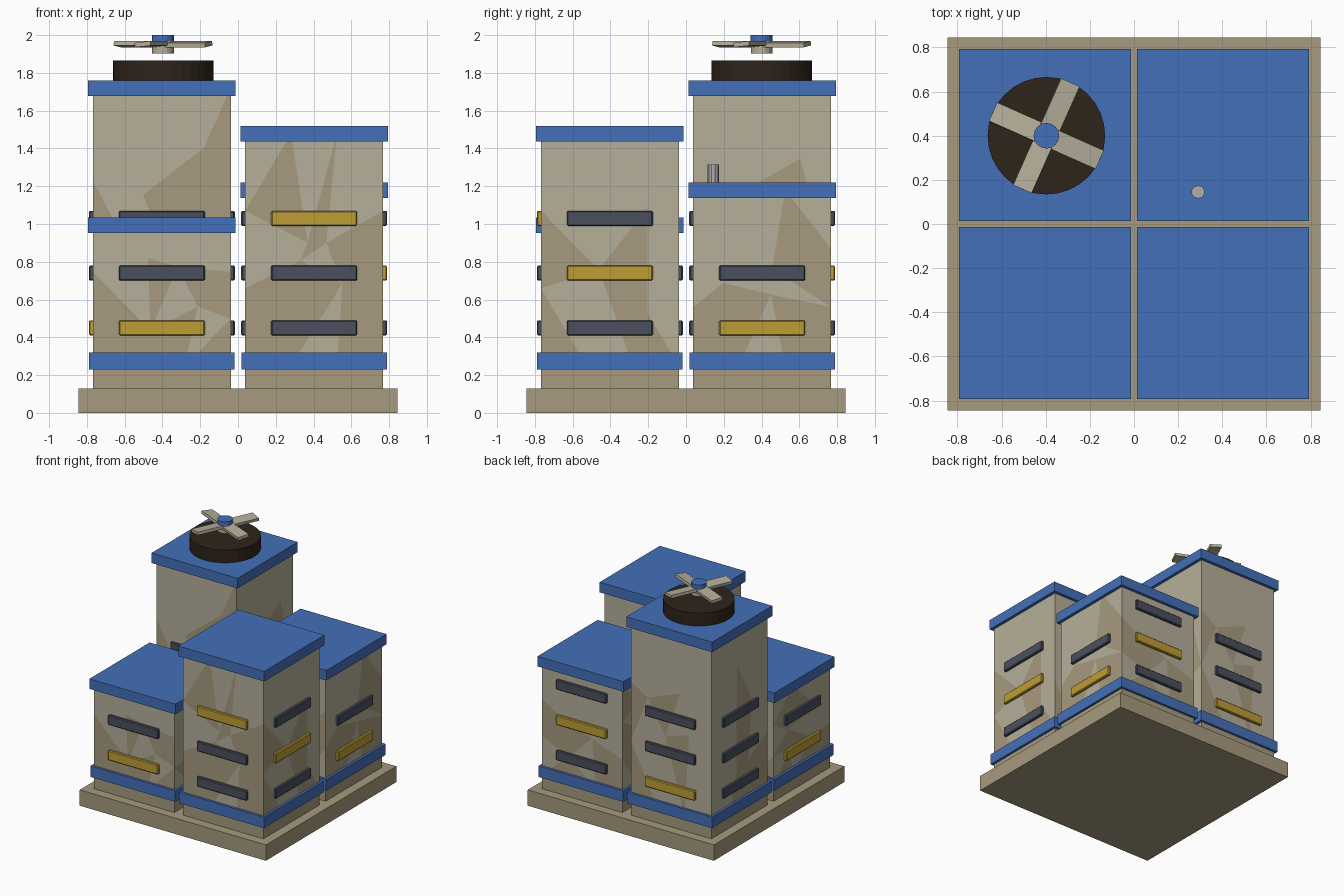
import bpy, bmesh, math, random
from mathutils import Matrix, Vector

if "Cube" in bpy.data.objects:
    bpy.data.objects.remove(bpy.data.objects["Cube"])

random.seed(4)


def material(name, r, g, b):
    m = bpy.data.materials.new(name)
    lin = [((c / 255 + 0.055) / 1.055) ** 2.4 for c in (r, g, b)]
    m.diffuse_color = (*lin, 1)
    m.use_nodes = True
    m.node_tree.nodes["Principled BSDF"].inputs["Base Color"].default_value = m.diffuse_color
    return m


PALE = material("pale_stone", 182, 175, 154)
TAN = material("dark_stone", 167, 155, 126)
BLUE = material("blue_trim", 68, 112, 184)
GLASS = material("dark_glass", 75, 80, 95)
LIT = material("lit_glass", 190, 158, 52)
BROWN = material("dark_brown", 46, 35, 26)
GREY = material("pipe_grey", 175, 175, 175)


def finish(name, bm, *mats):
    me = bpy.data.meshes.new(name)
    bm.to_mesh(me)
    bm.free()
    ob = bpy.data.objects.new(name, me)
    for m in mats:
        me.materials.append(m)
    bpy.context.collection.objects.link(ob)
    return ob


def box(name, centre, size, mat, turn=Matrix()):
    bm = bmesh.new()
    bmesh.ops.create_cube(bm, size=1, matrix=turn @ Matrix.Translation(centre) @ Matrix.Diagonal((*size, 1)))
    return finish(name, bm, mat)


def slab(name, x, y, half, z0, z1, mat):
    return box(name, (x, y, (z0 + z1) / 2), (2 * half, 2 * half, z1 - z0), mat)


def cylinder(name, x, y, r, z0, z1, mat, sides):
    bm = bmesh.new()
    bmesh.ops.create_cone(bm, cap_ends=True, segments=sides, radius1=r, radius2=r, depth=z1 - z0,
                          matrix=Matrix.Translation((x, y, (z0 + z1) / 2)))
    return finish(name, bm, mat)


def patched_wall(name, x, y, half, z0, z1):
    # flat walls split into irregular two-tone triangles, darker towards the bottom
    bm = bmesh.new()
    bmesh.ops.create_cube(bm, size=2)
    bmesh.ops.subdivide_edges(bm, edges=bm.edges[:], cuts=2, use_grid_fill=True)
    for v in bm.verts:
        for i in range(3):
            edge_on = sum(abs(c) > 0.99 for c in v.co)
            if abs(v.co[i]) < 0.99 and edge_on == 1:
                v.co[i] += random.uniform(-0.28, 0.28)
    bmesh.ops.triangulate(bm, faces=bm.faces[:])
    for f in bm.faces:
        height = (f.calc_center_median().z + 1) / 2
        f.material_index = int(random.random() < 0.7 - 0.75 * height)
    h = (z1 - z0) / 2
    bm.transform(Matrix.Translation((x, y, z0 + h)) @ Matrix.Diagonal((half, half, h, 1)))
    return finish(name, bm, PALE, TAN)


def tower(name, x, y, top, windows):
    slab(name + "_foot", x, y, 0.365, 0.12, 0.25, TAN)
    slab(name + "_band", x, y, 0.385, 0.23, 0.32, BLUE)
    patched_wall(name + "_walls", x, y, 0.365, 0.25, top - 0.04)
    slab(name + "_roof", x, y, 0.39, top - 0.083, top, BLUE)
    # windows listed bottom to top for front, right, back, left: D dark, L lit
    for side, (label, rows) in enumerate(zip(("front", "right", "back", "left"), windows)):
        turn = Matrix.Translation((x, y, 0)) @ Matrix.Rotation(side * math.pi / 2, 4, 'Z')
        for i, kind in enumerate(rows):
            w = box(f"{name}_{label}_window_{i + 1}", (0, -0.37, 0.45 + 0.29 * i), (0.455, 0.032, 0.08),
                    LIT if kind == "L" else GLASS, turn)
            bev = w.modifiers.new("bevel", 'BEVEL')
            bev.width = 0.006
            bev.segments = 1


# base plate and the four towers
box("base", (0, 0, 0.065), (1.69, 1.69, 0.13), TAN)
C = 0.403
tower("front_left_tower", -C, -C, 1.035, ("LD", "DD", "DD", "LD"))
tower("front_right_tower", C, -C, 1.52, ("DDL", "DLD", "DD", "DDD"))
tower("back_left_tower", -C, C, 1.76, ("DDD", "DDD", "LDD", "DDD"))
tower("back_right_tower", C, C, 1.22, ("DD", "LD", "DLD", "DD"))

# roof pipe
cylinder("roof_pipe", 0.29, 0.145, 0.03, 1.21, 1.315, GREY, 10)

# rooftop fan
FX, FY = -0.397, 0.4
cylinder("fan_housing", FX, FY, 0.266, 1.75, 1.865, BROWN, 32)
cylinder("fan_hub", FX, FY, 0.057, 1.903, 1.97, PALE, 16)
cylinder("fan_cap", FX, FY, 0.058, 1.968, 2.0, BLUE, 16)
for i in range(4):
    turn = (Matrix.Translation((FX, FY, 1.952))
            @ Matrix.Rotation(math.radians(66 + 90 * i), 4, 'Z')
            @ Matrix.Rotation(math.radians(6), 4, 'X'))
    box(f"fan_blade_{i + 1}", (0.15, 0, 0), (0.23, 0.092, 0.024), PALE, turn)
